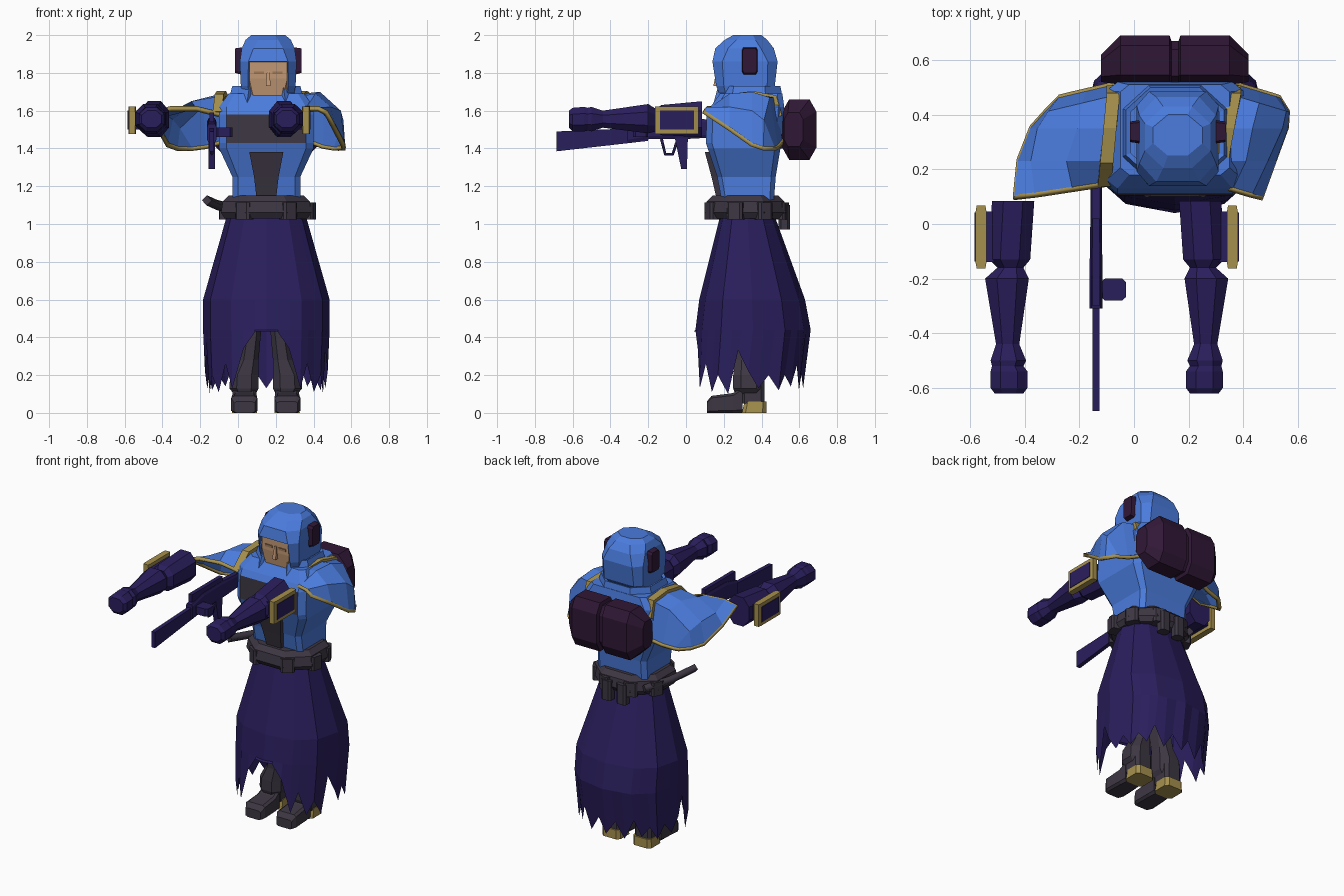
import bpy, bmesh, math
from mathutils import Vector

if "Cube" in bpy.data.objects:
    bpy.data.objects.remove(bpy.data.objects["Cube"])


def material(name, *rgb):
    m = bpy.data.materials.new(name)
    m.use_nodes = True
    m.diffuse_color = (*rgb, 1)
    m.node_tree.nodes["Principled BSDF"].inputs["Base Color"].default_value = (*rgb, 1)
    return m


blue = material("armour blue", .069, .2, .72)
purple = material("cloth purple", .023, .013, .108)
maroon = material("dark maroon", .03, .009, .037)
grey = material("dark grey", .046, .037, .055)
gold = material("gold trim", .38, .28, .075)
skin = material("skin", .51, .3, .165)
brown = material("eye brown", .34, .19, .1)

CX = .15     # body centre line
LEGS = .147  # mirror line of the legs
ARMS = -.1   # mirror line of the raised arms


def surface(name, rings, mat, closed=True, caps=True, thick=0, drop=None, flip=None):
    """Skin a list of rings; drop(face) removes faces, flip mirrors across x = flip."""
    bm = bmesh.new()
    grid = [[bm.verts.new((2 * flip - p[0], p[1], p[2]) if flip is not None else p)
             for p in ring] for ring in rings]
    n = len(grid[0])
    for a, b in zip(grid, grid[1:]):
        for i in range(n if closed else n - 1):
            j = (i + 1) % n
            bm.faces.new((a[i], a[j], b[j], b[i]))
    if caps and closed:
        bm.faces.new(grid[0])
        bm.faces.new(grid[-1])
    bmesh.ops.recalc_face_normals(bm, faces=bm.faces)
    if drop:
        bm.normal_update()
        gone = [f for f in bm.faces if drop(f)]
        bmesh.ops.delete(bm, geom=gone, context='FACES')
    mesh = bpy.data.meshes.new(name)
    bm.to_mesh(mesh)
    bm.free()
    mesh.materials.append(mat)
    ob = bpy.data.objects.new(name, mesh)
    bpy.context.collection.objects.link(ob)
    if thick:
        mod = ob.modifiers.new("Thickness", 'SOLIDIFY')
        mod.thickness = thick
    return ob


def loft(name, axis, stations, mat, bevel=.25, pair=None, **kw):
    """Chamfered rectangles (position, u0, u1, v0, v1) joined along an axis."""
    place = {'x': lambda p, u, v: (p, u, v), 'y': lambda p, u, v: (u, p, v),
             'z': lambda p, u, v: (u, v, p)}[axis]
    bevels = bevel if isinstance(bevel, list) else [bevel] * len(stations)
    rings = []
    for (pos, u0, u1, v0, v1), cut in zip(stations, bevels):
        a, b = cut * (u1 - u0), cut * (v1 - v0)
        uv = [(u0, v0), (u1, v0), (u1, v1), (u0, v1)]
        if cut:
            uv = [(u0 + a, v0), (u1 - a, v0), (u1, v0 + b), (u1, v1 - b),
                  (u1 - a, v1), (u0 + a, v1), (u0, v1 - b), (u0, v0 + b)]
        rings.append([place(pos, u, v) for u, v in uv])
    if pair is None:
        return surface(name, rings, mat, **kw)
    surface("left_" + name, rings, mat, **kw)
    surface("right_" + name, rings, mat, flip=pair, **kw)


def box(name, x0, x1, y0, y1, z0, z1, mat, pair=None, bevel=0):
    return loft(name, 'z', [(z0, x0, x1, y0, y1), (z1, x0, x1, y0, y1)], mat, bevel, pair)


def tube(name, points, radius, mat):
    cu = bpy.data.curves.new(name, 'CURVE')
    cu.dimensions = '3D'
    cu.bevel_depth, cu.bevel_resolution, cu.use_fill_caps = radius, 0, True
    sp = cu.splines.new('POLY')
    sp.points.add(len(points) - 1)
    for p, q in zip(sp.points, points):
        p.co = (*q, 1)
    cu.materials.append(mat)
    bpy.context.collection.objects.link(bpy.data.objects.new(name, cu))


def front_below(z):
    return lambda f: f.normal.y < -.85 and abs(f.normal.x) < .2 and f.calc_center_median().z < z


# Helmet with open front, face and ear pieces
loft("helmet", 'z', [(1.68, .025, .295, .18, .43), (1.73, .015, .305, .16, .47),
                     (1.86, .01, .31, .14, .485), (1.93, .02, .3, .155, .465),
                     (1.975, .04, .28, .205, .43), (2, .07, .25, .25, .4)],
     blue, [.13, .13, .15, .22, .28, .3], thick=.01, drop=front_below(1.86))
loft("face", 'z', [(1.6, .105, .215, .2, .36), (1.66, .07, .25, .175, .38),
                   (1.77, .04, .28, .165, .4), (1.88, .04, .28, .17, .4)], skin, .08)
loft("nose", 'z', [(1.73, .147, .173, .145, .18), (1.81, .153, .167, .16, .18)], skin, 0)
box("eye", .183, .235, .16, .168, 1.793, 1.808, brown, pair=.16)
loft("ear_piece", 'x', [(.3, .295, .38, 1.79, 1.935), (.335, .3, .375, 1.8, 1.93)],
     maroon, .1, pair=.16)

# Collar and torso
loft("collar", 'z', [(1.62, -.06, .36, .14, .52), (1.73, -.03, .33, .17, .5)], blue, .25,
     caps=False, thick=.02, drop=front_below(2))
torso = loft("torso", 'z', [(1.12, -.03, .33, .19, .465), (1.25, -.03, .33, .165, .475),
                            (1.4, -.1, .4, .115, .5), (1.43, -.1, .4, .105, .505),
                            (1.58, -.1, .4, .11, .52), (1.62, -.1, .4, .13, .52),
                            (1.69, -.05, .35, .18, .51)], blue, .08)
torso.data.materials.append(grey)
for f in torso.data.polygons:
    if f.normal.y < -.9 and 1.43 < f.center.z < 1.58:
        f.material_index = 1
loft("belly_panel", 'z', [(1.12, .1, .2, .165, .25), (1.25, .085, .215, .135, .25),
                          (1.38, .06, .24, .1, .2)], grey, 0)

# Pauldrons: sections of (distance out from the band, height) from front to back
sections = [(.15, (0, 1.59), (.06, 1.62), (.13, 1.62), (.17, 1.6)),
            (.23, (0, 1.675), (.09, 1.69), (.17, 1.62), (.2, 1.515)),
            (.35, (0, 1.69), (.09, 1.7), (.2, 1.6), (.22, 1.43)),
            (.47, (0, 1.67), (.09, 1.67), (.19, 1.55), (.2, 1.41)),
            (.51, (0, 1.45), (.08, 1.42), (.14, 1.41), (.16, 1.41))]
# Per side: outward placement and how far the middle of the shell sags
sides = {"left": (lambda t, y: .3 + .2 * (y - .13) + t, 0),
         "right": (lambda t, y: -.11 + .1 * (y - .13) - t * (1.25 + 8 * (y - .45) ** 2), .04)}
for side, (across, sag) in sides.items():
    rows = []
    for r, (y, *prof) in enumerate(sections):
        sweep = 0 if .2 < y < .4 else .3
        rows.append([Vector((across(t, y), y - sweep * t,
                             z - (sag if c in (1, 2) and 0 < r < 4 else 0)))
                     for c, (t, z) in enumerate(prof)])
    surface(side + "_pauldron", rows, blue, closed=False, thick=.012)
    # Gold edging tucked under the rim
    edge = rows[0] + [r[-1] for r in rows[1:]] + rows[-1][::-1]
    tuck = Vector((-.008 if side == "left" else .008, 0, -.01))
    tube(side + "_pauldron_rim", [p + tuck for p in edge], .014, gold)
    # Flat gold band across the shoulder
    rings = []
    for p in [row[0] for row in rows[:4]] + [rows[3][0] + Vector((0, .025, -.1))]:
        out = Vector((0, p.y - .33, p.z - 1.5)).normalized() * .014
        w = Vector((.024, 0, 0))
        rings.append([p - w - out, p + w - out, p + w + out, p - w + out])
    surface(side + "_shoulder_band", rings, gold)

# Arms reaching forward, with bracers
loft("arm", 'y', [(.085, .165, .32, 1.46, 1.65), (-.13, .18, .33, 1.47, 1.63),
                  (-.16, .205, .3, 1.49, 1.61), (-.2, .185, .345, 1.48, 1.635),
                  (-.44, .22, .305, 1.51, 1.6), (-.5, .195, .325, 1.49, 1.62),
                  (-.52, .205, .32, 1.495, 1.615), (-.54, .19, .325, 1.49, 1.62),
                  (-.6, .19, .325, 1.49, 1.615), (-.62, .205, .31, 1.51, 1.6)],
     purple, .27, pair=ARMS)
box("bracer_mount", .29, .352, -.14, .045, 1.5, 1.6, purple, pair=ARMS)
box("bracer_frame", .34, .38, -.163, .067, 1.477, 1.623, gold, pair=ARMS, bevel=.1)
box("bracer_plate", .376, .384, -.138, .043, 1.5, 1.6, purple, pair=ARMS)

# Rifle
loft("rifle_barrel", 'y', [(-.685, -.152, -.126, 1.385, 1.49),
                           (-.2, -.152, -.126, 1.44, 1.51)], purple, 0)
loft("rifle_receiver", 'y', [(-.31, -.163, -.115, 1.43, 1.53), (-.19, -.163, -.115, 1.45, 1.56),
                             (0, -.16, -.118, 1.45, 1.56), (.18, -.16, -.118, 1.46, 1.55)],
     purple, .15)
box("rifle_sight", -.152, -.126, -.3, .02, 1.54, 1.59, purple)
box("rifle_magazine", -.12, -.03, -.28, -.2, 1.46, 1.51, purple, bevel=.15)
loft("rifle_grip", 'z', [(1.29, -.157, -.121, -.025, .005), (1.46, -.157, -.121, -.06, .01)],
     purple, 0)
tube("rifle_trigger_guard", [(-.139, -.13, 1.45), (-.139, -.11, 1.37),
                             (-.139, -.07, 1.37), (-.139, -.05, 1.43)], .008, purple)

# Backpack roll with a centre groove
half = [(-.12, .52, .62, 1.41, 1.59), (-.05, .51, .69, 1.34, 1.66), (.13, .51, .69, 1.34, 1.66),
        (.137, .51, .67, 1.36, 1.64)]
loft("backpack", 'x', half + [(2 * CX - s[0], *s[1:]) for s in half[::-1]], maroon, .2)
box("backpack_mount", 0, .3, .48, .55, 1.4, 1.6, maroon)

# Belt, pouches and sheath
loft("belt", 'z', [(1.03, -.07, .37, .12, .51), (1.06, -.09, .39, .1, .53),
                   (1.12, -.08, .38, .11, .52), (1.15, -.05, .35, .14, .49)], grey, .27)
for i, degrees in enumerate((-30, 30, 75, 118, 160, 205, 245)):
    a = math.radians(degrees)
    pouch = box("pouch_%d" % (i + 1), -.042, .042, -.033, .033, -.055, .035, grey, bevel=.15)
    pouch.location = (CX + .23 * math.sin(a), .315 - .2 * math.cos(a), 1.08)
    pouch.rotation_euler.z = a
box("hanging_pouch", .17, .24, .49, .55, .97, 1.1, grey, pair=CX, bevel=.2)
tube("sheath", [(-.03, .48, 1.08), (-.11, .32, 1.1), (-.165, .14, 1.125)], .027, grey)

# Ragged long skirt: flat panels, each split in three so the hem can be torn
hem = [.43, .43, .34, .13, .26, .11, .2, .1, .33, .22, .13, .2, .12, .2, .14, .25, .12, .22, .13]
count = 2 * (len(hem) - 1)


def skirt_corner(k, half_width, front, back):
    a = math.radians(30 * k)
    s, c = math.sin(a), math.cos(a)
    return Vector((CX + half_width * math.copysign(abs(s) ** .85, s),
                   (front + back) / 2 - (back - front) / 2 * math.copysign(abs(c) ** .85, c), 0))


def skirt_ring(half_width, front, back, height):
    ring = []
    for i in range(count):
        p, q = [skirt_corner(i // 3 + k, half_width, front, back) for k in (0, 1)]
        v = p.lerp(q, i % 3 / 3)
        ring.append((v.x, v.y, height(min(i, count - i))))
    return ring


surface("skirt", [skirt_ring(.21, .18, .47, lambda i: 1.04),
                  skirt_ring(.335, .07, .63, lambda i: .6),
                  skirt_ring(.335, .05, .66, lambda i: .44),
                  skirt_ring(.325, .04, .62, lambda i: hem[i])], purple, caps=False)

# Legs and boots
loft("leg", 'z', [(.1, .2, .315, .26, .41), (.13, .185, .34, .25, .415),
                  (.2, .185, .335, .25, .415), (.28, .185, .29, .26, .4),
                  (.45, .17, .26, .25, .39), (1.04, .155, .32, .22, .44)],
     grey, .25, pair=LEGS)
loft("boot", 'y', [(.11, .205, .315, 0, .06), (.135, .192, .33, 0, .09),
                   (.25, .195, .325, 0, .105), (.3, .2, .32, 0, .14)], grey, .12, pair=LEGS)
box("boot_back", .2, .32, .29, .415, .05, .16, grey, pair=LEGS, bevel=.15)
loft("heel", 'z', [(0, .193, .327, .295, .425), (.06, .196, .324, .31, .425)],
     gold, .15, pair=LEGS)
